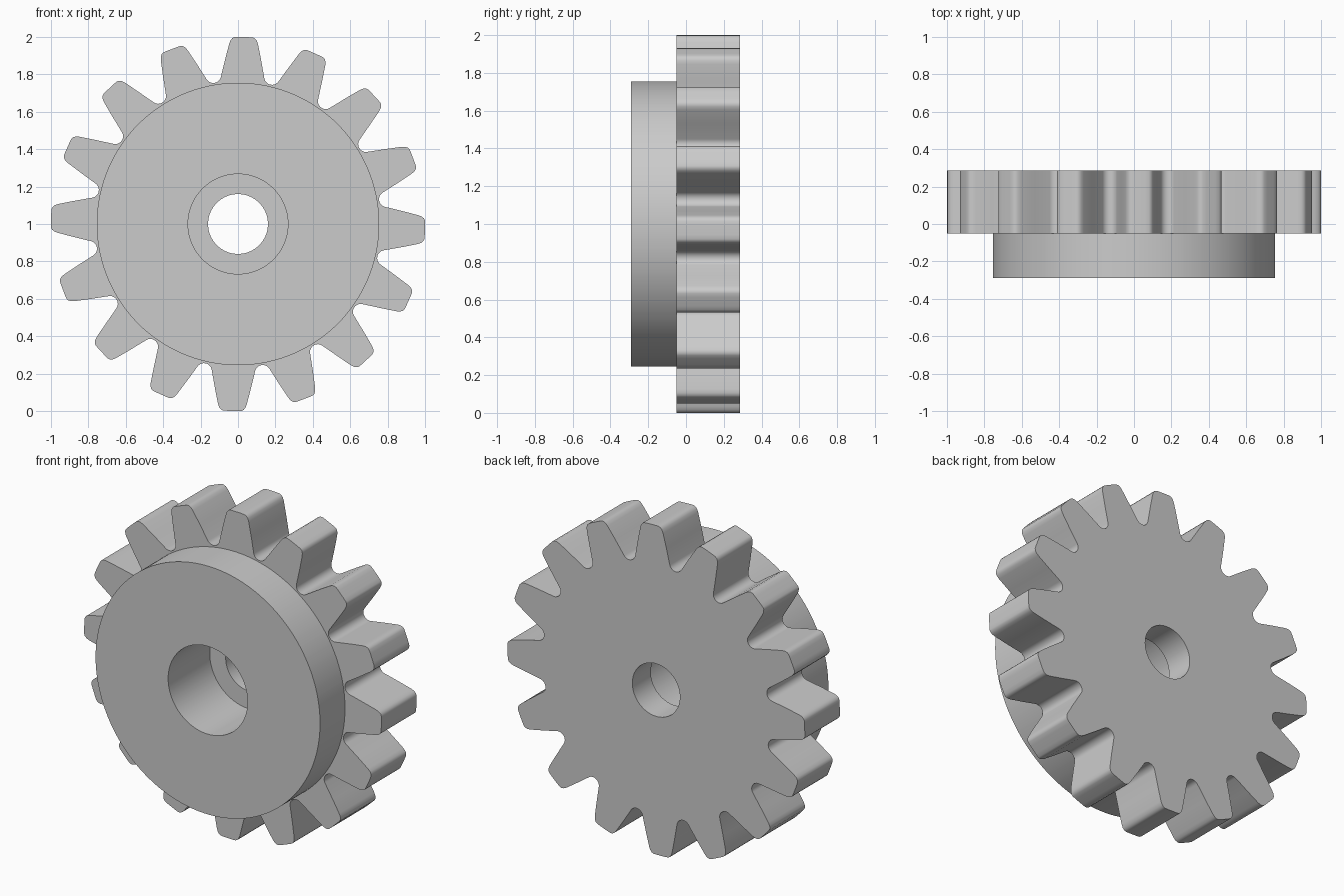
import bpy
import bmesh
from math import sin, cos, atan2, hypot, radians, pi

cube = bpy.data.objects.get("Cube")
if cube:
    bpy.data.objects.remove(cube, do_unlink=True)

TEETH = 16
HALF = pi / TEETH              # half of one tooth pitch
TWIST = radians(88.2)          # direction of the first tooth
TIP = 1.0
HUB, BORE, HOLE = 0.755, 0.267, 0.16
FRONT, STEP, LEDGE, BACK = -0.29, -0.05, 0.11, 0.287
ROOT_CENTRE, ROOT_FILLET = 0.807, 0.042

# Steel material
steel = bpy.data.materials.new("steel_grey")
steel.use_nodes = True
colour = (0.6, 0.6, 0.6, 1)
steel.diffuse_color = colour
steel.node_tree.nodes["Principled BSDF"].inputs["Base Color"].default_value = colour


def half_tooth():
    """Polar points (angle, radius) from the tooth axis to the gap axis."""
    flank = [(0.025, TIP), (0.048, 0.999), (0.06, 0.994), (0.07, 0.982),
             (0.077, 0.963), (0.096, 0.88)]
    points = [(0, TIP)] + [(atan2(t, r), hypot(t, r)) for t, r in flank]
    for i in range(7):
        a = radians(25 + 65 * i / 6)
        u = -ROOT_FILLET * cos(a)
        v = ROOT_CENTRE - ROOT_FILLET * sin(a)
        points.append((HALF + atan2(u, v), hypot(u, v)))
    return points


# Full toothed outline, mirrored about each tooth axis
half = half_tooth()
tooth = [(-a, r) for a, r in reversed(half[1:-1])] + half
outline = [(TWIST + 2 * HALF * k + a, r) for k in range(TEETH) for a, r in tooth]

bm = bmesh.new()


def ring(y, radius=None):
    """Loop of vertices at depth y: a circle, or the toothed outline."""
    return [bm.verts.new(((radius or r) * cos(a), y, 1 + (radius or r) * sin(a)))
            for a, r in outline]


# Toothed wheel, hub, stepped bore and through hole as one closed skin
rings = [ring(BACK), ring(STEP), ring(STEP, HUB), ring(FRONT, HUB),
         ring(FRONT, BORE), ring(LEDGE, BORE), ring(LEDGE, HOLE), ring(BACK, HOLE)]
count = len(outline)
for inner, outer in zip(rings, rings[1:] + rings[:1]):
    for i in range(count):
        j = (i + 1) % count
        bm.faces.new((inner[i], inner[j], outer[j], outer[i]))
bmesh.ops.recalc_face_normals(bm, faces=bm.faces)

mesh = bpy.data.meshes.new("gear_with_hub")
bm.to_mesh(mesh)
bm.free()
mesh.materials.append(steel)
gear = bpy.data.objects.new("gear_with_hub", mesh)
bpy.context.collection.objects.link(gear)

# Smooth teeth and bores, crisp rims
bpy.ops.object.select_all(action='DESELECT')
gear.select_set(True)
bpy.context.view_layer.objects.active = gear
bpy.ops.object.shade_smooth_by_angle(angle=radians(35))
